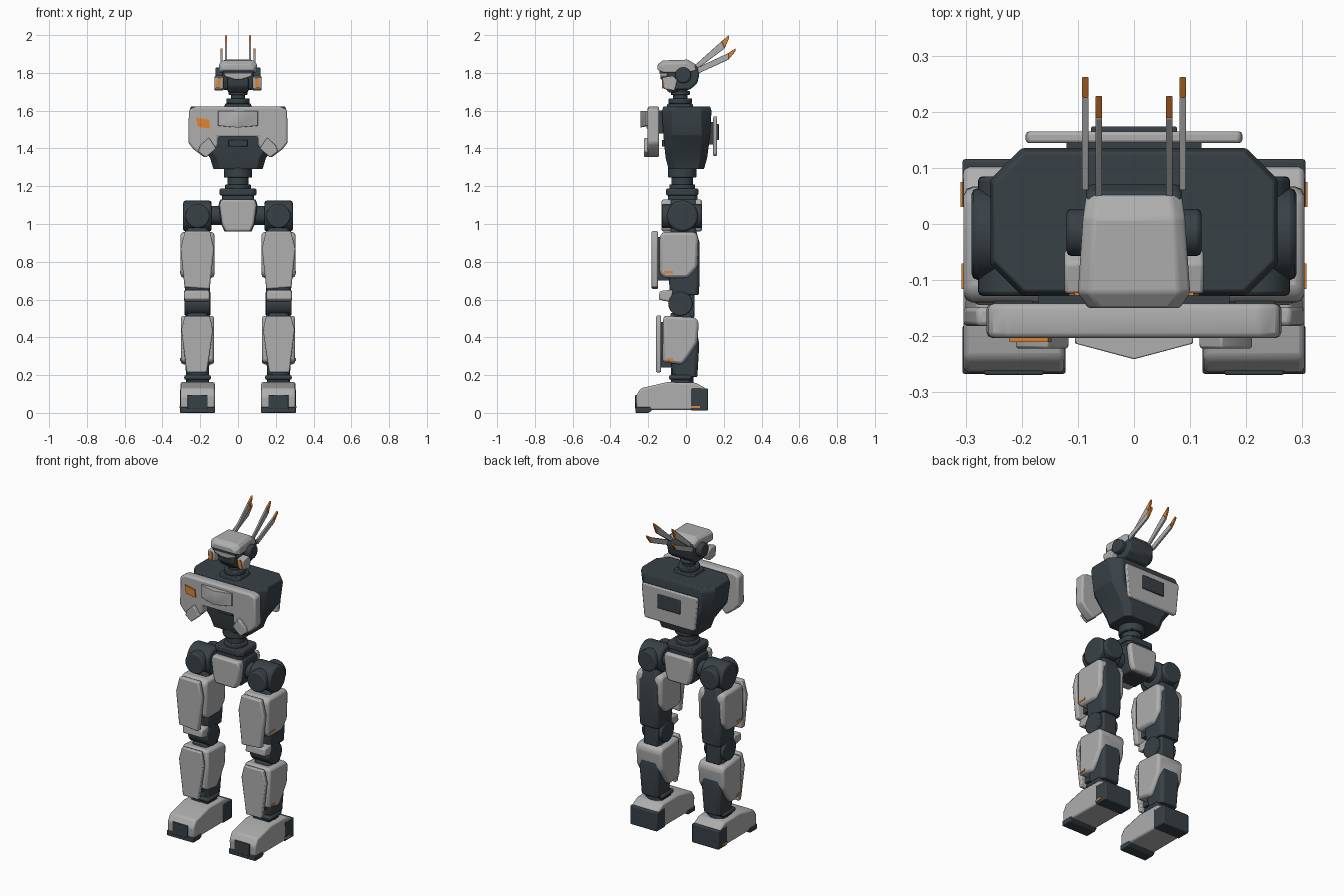
import bpy, bmesh, math
from mathutils import Matrix, Vector


def material(name, rgb):
    m = bpy.data.materials.new(name)
    m.diffuse_color = (*rgb, 1)
    return m


GREY = material("light_grey", (0.43, 0.425, 0.425))
DARK = material("dark_slate", (0.04, 0.053, 0.062))
ORANGE = material("orange", (0.75, 0.24, 0.03))


def finish(name, bm, mat, bevel=0.0, mirror=False):
    bmesh.ops.recalc_face_normals(bm, faces=bm.faces)
    me = bpy.data.meshes.new(name)
    bm.to_mesh(me)
    bm.free()
    me.materials.append(mat)
    ob = bpy.data.objects.new(name, me)
    bpy.context.collection.objects.link(ob)
    if bevel:
        b = ob.modifiers.new("bevel", 'BEVEL')
        b.width, b.segments, b.limit_method = bevel, 2, 'ANGLE'
        b.angle_limit = math.radians(25)
    if mirror:
        ob.modifiers.new("mirror", 'MIRROR')
    return ob


def loft(name, rings, mat, bevel=0.0, mirror=False):
    """Skin a list of equal-length point rings and cap both ends."""
    bm = bmesh.new()
    vs = [[bm.verts.new(p) for p in r] for r in rings]
    n = len(vs[0])
    for a, b in zip(vs, vs[1:]):
        for i in range(n):
            bm.faces.new((a[i], a[(i + 1) % n], b[(i + 1) % n], b[i]))
    bm.faces.new(vs[0])
    bm.faces.new(vs[-1])
    return finish(name, bm, mat, bevel, mirror)


def side_prism(name, pts, x0, x1, mat, bevel=0.0, mirror=False):
    """Extrude a (y, z) profile along x."""
    return loft(name, [[(x, y, z) for y, z in pts] for x in (x0, x1)], mat, bevel, mirror)


def front_prism(name, pts, y0, y1, mat, bevel=0.0, mirror=False):
    """Extrude an (x, z) profile along y."""
    return loft(name, [[(x, y, z) for x, z in pts] for y in (y0, y1)], mat, bevel, mirror)


def tower(name, secs, mat, bevel=0.0, mirror=False):
    """Stack chamfered rectangles given as (z, x0, x1, y0, y1, chamfer)."""
    rings = []
    for z, a, b, c, d, k in secs:
        rings.append([(a + k, c, z), (b - k, c, z), (b, c + k, z), (b, d - k, z),
                      (b - k, d, z), (a + k, d, z), (a, d - k, z), (a, c + k, z)])
    return loft(name, rings, mat, bevel, mirror)


def box(name, x0, x1, y0, y1, z0, z1, mat, bevel=0.0, mirror=False):
    return side_prism(name, [(y0, z0), (y1, z0), (y1, z1), (y0, z1)], x0, x1, mat, bevel, mirror)


def cyl(name, start, end, r, mat, bevel=0.006, mirror=False):
    a, b = Vector(start), Vector(end)
    rot = (b - a).to_track_quat('Z', 'Y').to_matrix().to_4x4()
    bm = bmesh.new()
    bmesh.ops.create_cone(bm, cap_ends=True, segments=32, radius1=r, radius2=r,
                          depth=(b - a).length,
                          matrix=Matrix.Translation((a + b) / 2) @ rot)
    ob = finish(name, bm, mat, bevel, mirror)
    return ob


def sym(half):
    """Complete a right-half outline, ordered top to bottom, across x = 0."""
    return half + [(-x, z) for x, z in reversed(half)]


# Feet
side_prism("foot", [(-0.262, 0.015), (-0.265, 0.09), (-0.24, 0.13), (-0.1, 0.163),
                    (0.05, 0.16), (0.105, 0.13), (0.105, 0.015)],
           0.123, 0.304, GREY, 0.01, True)
box("heel", 0.121, 0.306, 0.028, 0.116, 0.012, 0.13, DARK, 0.006, True)
side_prism("toe_sole", [(-0.267, 0.0), (-0.267, 0.032), (-0.19, 0.032), (-0.18, 0.012), (-0.2, 0.0)],
           0.122, 0.306, DARK, 0.004, True)
box("toe_plate", 0.161, 0.267, -0.269, -0.25, 0.02, 0.095, DARK, 0.003, True)
box("heel_stripe", 0.3, 0.309, 0.03, 0.075, 0.025, 0.037, ORANGE, 0, True)

# Ankles
cyl("ankle_joint", (0.155, -0.03, 0.175), (0.27, -0.03, 0.175), 0.05, DARK, 0.006, True)
cyl("ankle_post", (0.214, -0.02, 0.15), (0.214, -0.02, 0.24), 0.06, DARK, 0.006, True)
box("ankle_block", 0.143, 0.285, -0.09, 0.03, 0.175, 0.2, DARK, 0.01, True)

# Shins
tower("calf_core", [(0.19, 0.155, 0.275, -0.07, 0.06, 0.015), (0.36, 0.147, 0.283, -0.09, 0.07, 0.015),
                    (0.46, 0.15, 0.28, -0.09, 0.055, 0.015), (0.53, 0.165, 0.265, -0.08, 0.03, 0.015)],
      DARK, 0.006, True)
SHELL = [(-0.125, 0.27), (-0.02, 0.255), (0.015, 0.3), (0.06, 0.37), (0.068, 0.48), (0.05, 0.505), (-0.12, 0.515)]
side_prism("shin_shell", SHELL, 0.126, 0.303, GREY, 0.022, True)
front_prism("shin_plate", [(0.15, 0.515), (0.28, 0.515), (0.3, 0.44), (0.272, 0.215),
                           (0.165, 0.215), (0.132, 0.44)], -0.158, -0.132, GREY, 0.006, True)
box("shin_plate_mount", 0.18, 0.25, -0.14, -0.07, 0.24, 0.48, DARK, 0, True)
box("shin_stripe", 0.298, 0.3065, -0.1, -0.07, 0.276, 0.29, ORANGE, 0, True)

# Knees
cyl("knee_joint", (0.146, -0.03, 0.578), (0.283, -0.03, 0.578), 0.064, DARK, 0.006, True)
box("knee_link", 0.165, 0.263, -0.07, 0.045, 0.5, 0.66, DARK, 0.01, True)
side_prism("knee_cap", [(-0.145, 0.6), (-0.14, 0.645), (-0.07, 0.652), (-0.07, 0.625), (-0.09, 0.588)],
           0.15, 0.285, GREY, 0.008, True)

# Thighs
tower("thigh_core", [(0.625, 0.15, 0.28, -0.085, 0.068, 0.015), (0.7, 0.146, 0.284, -0.09, 0.072, 0.015),
                     (0.9, 0.146, 0.284, -0.09, 0.072, 0.015), (0.98, 0.16, 0.268, -0.08, 0.05, 0.015)],
      DARK, 0.006, True)
side_prism("thigh_shell", [(-0.14, 0.74), (-0.115, 0.715), (0.01, 0.715), (0.06, 0.77),
                           (0.066, 0.93), (0.05, 0.958), (-0.125, 0.958), (-0.14, 0.93)],
           0.125, 0.304, GREY, 0.024, True)
front_prism("thigh_plate", [(0.148, 0.963), (0.28, 0.963), (0.304, 0.87), (0.283, 0.665),
                            (0.15, 0.655), (0.127, 0.87)], -0.182, -0.148, GREY, 0.008, True)
box("thigh_plate_mount", 0.18, 0.25, -0.16, -0.07, 0.7, 0.93, DARK, 0, True)
box("thigh_stripe", 0.299, 0.3075, -0.116, -0.07, 0.738, 0.752, ORANGE, 0, True)

# Hips
cyl("hip_side_joint", (0.14, -0.018, 1.042), (0.29, -0.018, 1.042), 0.082, DARK, 0.012, True)
cyl("hip_front_joint", (0.214, -0.128, 1.042), (0.214, 0.085, 1.042), 0.064, DARK, 0.008, True)
cyl("hip_axle", (0.06, -0.018, 1.045), (0.16, -0.018, 1.045), 0.05, DARK, 0.006, True)

# Pelvis
PELVIS = sym([(0.09, 1.13), (0.098, 1.1), (0.085, 1.0), (0.068, 0.96)])
front_prism("pelvis_core", [(x * 1.05, z) for x, z in PELVIS], -0.08, 0.05, DARK, 0.006)
front_prism("pelvis_front", PELVIS, -0.13, -0.075, GREY, 0.012)
front_prism("pelvis_back", PELVIS, 0.045, 0.085, GREY, 0.012)

# Waist
tower("waist_lower_plate", [(1.115, -0.085, 0.085, -0.095, 0.06, 0.015),
                            (1.155, -0.085, 0.085, -0.095, 0.06, 0.015)], DARK, 0.004)
tower("waist_upper_plate", [(1.152, -0.097, 0.097, -0.105, 0.065, 0.02),
                            (1.187, -0.097, 0.097, -0.105, 0.065, 0.02)], DARK, 0.006)
for nm, z0, z1, r in (("waist_collar", 1.18, 1.21, 0.068), ("waist_post", 1.2, 1.26, 0.056),
                      ("waist_flange", 1.245, 1.3, 0.075)):
    cyl(nm, (0, -0.02, z0), (0, -0.02, z1), r, DARK)

# Torso
tower("torso", [(1.29, -0.13, 0.13, -0.092, 0.095, 0.03), (1.35, -0.148, 0.148, -0.108, 0.112, 0.035),
                (1.47, -0.235, 0.235, -0.12, 0.128, 0.045), (1.6, -0.256, 0.256, -0.127, 0.135, 0.055),
                (1.622, -0.25, 0.25, -0.12, 0.128, 0.055)], DARK, 0.004)
box("belly_panel", -0.05, 0.05, -0.127, -0.1, 1.41, 1.445, DARK, 0.003)

# Chest armour
front_prism("chest_plate", sym([(0.225, 1.622), (0.26, 1.605), (0.263, 1.43), (0.235, 1.395),
                                (0.175, 1.35), (0.105, 1.415), (0.105, 1.462)]),
            -0.203, -0.142, GREY, 0.01)
box("chest_mount", -0.17, 0.17, -0.16, -0.1, 1.48, 1.6, DARK)
front_prism("chest_lobe", [(0.155, 1.458), (0.115, 1.4), (0.17, 1.352), (0.212, 1.385), (0.2, 1.415)],
            -0.222, -0.19, GREY, 0.005, True)
RIDGE = [(-0.105, -0.213), (0, -0.241), (0.105, -0.213), (0.105, -0.195), (-0.105, -0.195)]
loft("chest_ridge", [[(x, y, z + 0.01 * s * (1 - abs(x) / 0.105)) for x, y in RIDGE]
                     for z, s in ((1.52, -1), (1.598, 0))], GREY, 0.002)
front_prism("chest_mark", [(-0.222, 1.565), (-0.153, 1.552), (-0.147, 1.505), (-0.212, 1.514)],
            -0.21, -0.201, ORANGE)

# Back armour
front_prism("back_plate", sym([(0.19, 1.57), (0.193, 1.55), (0.175, 1.37), (0.165, 1.36)]),
            0.144, 0.165, GREY, 0.006)
box("back_mount", -0.12, 0.12, 0.1, 0.15, 1.42, 1.54, DARK)
box("back_panel", -0.077, 0.077, 0.16, 0.174, 1.445, 1.53, DARK, 0.004)

# Neck
tower("neck_base", [(1.61, -0.075, 0.075, -0.105, 0.04, 0.02),
                    (1.637, -0.068, 0.068, -0.098, 0.035, 0.02)], DARK, 0.003)
for nm, z0, z1, r in (("neck_ring", 1.638, 1.665, 0.062), ("neck_post", 1.63, 1.75, 0.038),
                      ("neck_collar", 1.682, 1.705, 0.05)):
    cyl(nm, (0, -0.03, z0), (0, -0.03, z1), r, DARK, 0.005)

# Head
side_prism("skull", [(-0.1, 1.77), (-0.075, 1.71), (0.02, 1.71), (0.06, 1.745), (0.072, 1.8),
                     (0.055, 1.84), (-0.1, 1.83)], -0.085, 0.085, DARK, 0.01)
side_prism("jaw", [(-0.125, 1.775), (-0.12, 1.73), (-0.09, 1.695), (-0.04, 1.7), (-0.04, 1.78)],
           -0.055, 0.055, DARK, 0.01)
HELMET = [(-0.15, 0.082, 1.815, 1.845), (-0.122, 0.1, 1.803, 1.866),
          (0.01, 0.091, 1.803, 1.87), (0.052, 0.085, 1.812, 1.845)]
loft("helmet", [[(-w, y, a), (w, y, a), (w, y, b - 0.018), (w - 0.02, y, b),
                 (-w + 0.02, y, b), (-w, y, b - 0.018)] for y, w, a, b in HELMET], GREY, 0.005)
front_prism("brow", sym([(0.075, 1.805), (0.072, 1.782), (0.02, 1.765)]), -0.135, -0.08, GREY, 0.005)
front_prism("visor", sym([(0.08, 1.815), (0.08, 1.797)]), -0.139, -0.08, DARK)
side_prism("cheek_guard", [(-0.125, 1.775), (-0.118, 1.715), (-0.06, 1.705), (-0.045, 1.76), (-0.07, 1.785)],
           0.078, 0.124, GREY, 0.006, True)
front_prism("cheek_mark", [(0.09, 1.772), (0.106, 1.775), (0.116, 1.73), (0.112, 1.718), (0.093, 1.725)],
            -0.127, -0.118, ORANGE, 0, True)
cyl("ear_disc", (0.08, -0.015, 1.787), (0.12, -0.015, 1.787), 0.042, DARK, 0.008, True)

# Antenna blades with orange tips, split at the kink of each blade
for nm, x, base, kink, tip in (
        ("inner", 0.063, [(0.035, 1.83), (0.065, 1.825)], [(0.205, 1.93), (0.188, 1.967)], (0.228, 2.0)),
        ("outer", 0.087, [(0.06, 1.828), (0.065, 1.797)], [(0.225, 1.87), (0.225, 1.905)], (0.262, 1.93))):
    lo, hi = kink
    b0, b1 = sorted(base, key=lambda p: -p[1])
    if lo[1] > hi[1]:
        lo, hi = hi, lo
    side_prism(nm + "_antenna", [b0, b1, lo, hi], x - 0.006, x + 0.006, GREY, 0.002, True)
    side_prism(nm + "_antenna_tip", [hi, lo, (tip[0], tip[1] - 0.015), tip],
               x - 0.006, x + 0.006, ORANGE, 0.002, True)

# Smooth rounded edges, keep hard edges crisp
bpy.ops.object.select_all(action='SELECT')
bpy.context.view_layer.objects.active = bpy.context.scene.objects["torso"]
bpy.ops.object.shade_smooth_by_angle(angle=math.radians(30))
